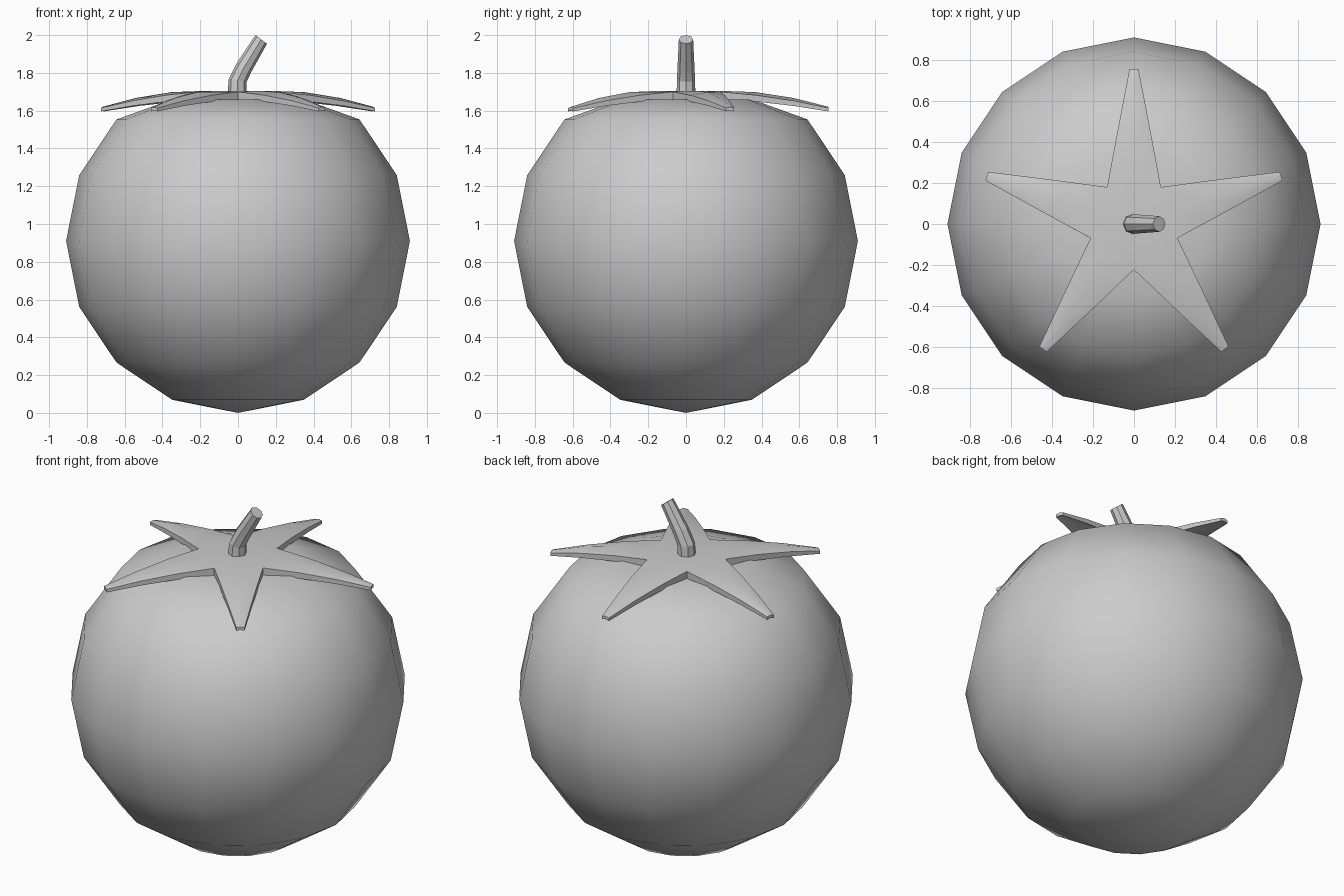
import bpy, bmesh
from math import sin, cos, pi, radians
from mathutils import Matrix, Vector

if "Cube" in bpy.data.objects:
    bpy.data.objects.remove(bpy.data.objects["Cube"])


def finish(bm, name, sharp_deg):
    bmesh.ops.remove_doubles(bm, verts=bm.verts, dist=0.0005)
    bmesh.ops.recalc_face_normals(bm, faces=bm.faces)
    mesh = bpy.data.meshes.new(name)
    bm.to_mesh(mesh)
    bm.free()
    obj = bpy.data.objects.new(name, mesh)
    bpy.context.collection.objects.link(obj)
    bpy.ops.object.select_all(action='DESELECT')
    obj.select_set(True)
    bpy.context.view_layer.objects.active = obj
    if sharp_deg:
        bpy.ops.object.shade_smooth_by_angle(angle=radians(sharp_deg))
    return obj


# Fruit: low-poly smooth sphere with a flattened top
R = 0.91
bm = bmesh.new()
bmesh.ops.create_uvsphere(bm, u_segments=16, v_segments=8, radius=R)
for v in bm.verts:
    v.co.z += R
    if v.co.z > 1.7:
        v.co.z = 1.66 if v.co.xy.length > 0.1 else 1.65
finish(bm, "fruit_body", 60)

# Leafy star cap: (radius, half width, ridge z, edge z, thickness) along a leaf
leaf = [(0.18, 0.131, 1.705, 1.700, 0.042),
        (0.37, 0.096, 1.698, 1.682, 0.034),
        (0.57, 0.058, 1.667, 1.652, 0.027),
        (0.755, 0.022, 1.620, 1.614, 0.018)]
bm = bmesh.new()
for k in range(5):
    turn = Matrix.Rotation(2 * pi * k / 5, 3, 'Z')

    def vert(x, y, z):
        return bm.verts.new(turn @ Vector((x, y, z)))

    layers = []
    for side in (0, 1):
        centre = vert(0, 0, 1.705 - 0.042 * side)
        rows = []
        for r, w, zr, ze, t in leaf:
            d = t * side
            rows.append([vert(-w, r, ze - d), vert(0, r, zr - d), vert(w, r, ze - d)])
        for i in (0, 1):
            bm.faces.new((centre, rows[0][i], rows[0][i + 1]))
            for a, b in zip(rows, rows[1:]):
                bm.faces.new((a[i], a[i + 1], b[i + 1], b[i]))
        layers.append(rows)
    top, low = layers
    for j in range(3):
        for i in (0, 2):
            bm.faces.new((top[j][i], top[j + 1][i], low[j + 1][i], low[j][i]))
    for i in (0, 1):
        bm.faces.new((top[3][i], top[3][i + 1], low[3][i + 1], low[3][i]))
finish(bm, "leaf_cap", 40)

# Bent eight-sided stem: (x, z, tilt, radius)
path = [(-0.005, 1.68, 0, 0.05), (-0.002, 1.76, 9, 0.048),
        (0.033, 1.83, 32, 0.045), (0.123, 1.977, 37, 0.038)]
bm = bmesh.new()
rings = []
for x, z, tilt, r in path:
    rot = Matrix.Rotation(radians(tilt), 3, 'Y')
    rings.append([bm.verts.new(Vector((x, 0, z)) + rot @ Vector(
        (r * cos(pi * i / 4), r * sin(pi * i / 4), 0))) for i in range(8)])
for a, b in zip(rings, rings[1:]):
    for i in range(8):
        j = (i + 1) % 8
        bm.faces.new((a[i], a[j], b[j], b[i]))
bm.faces.new(rings[0])
bm.faces.new(rings[-1])
finish(bm, "stem", 0)
